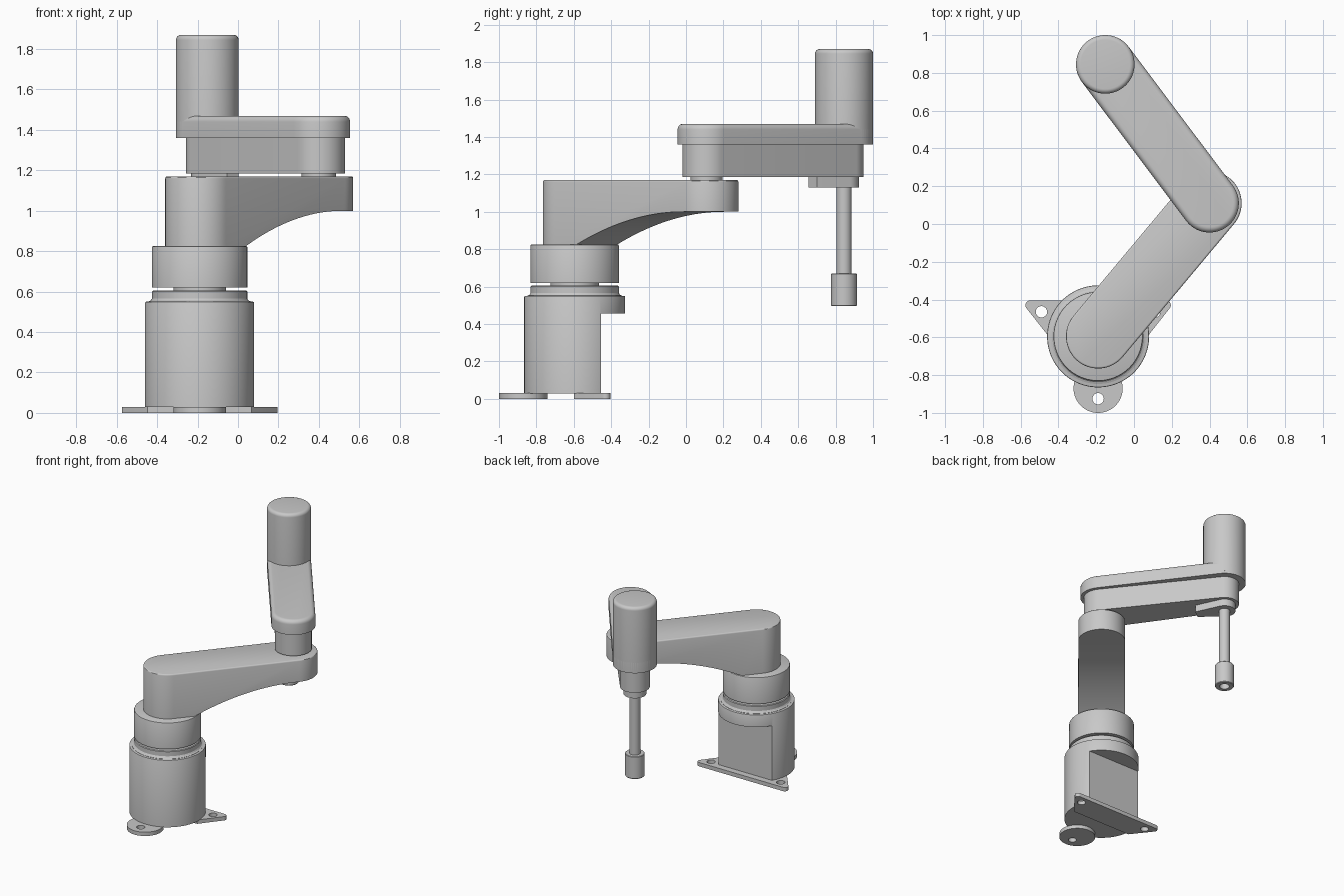
import bpy, bmesh
from math import sin, cos, acos, atan2, pi, radians
from mathutils import Vector

if "Cube" in bpy.data.objects:
    bpy.data.objects.remove(bpy.data.objects["Cube"])

GREY = (0.58, 0.58, 0.58, 1)
grey = bpy.data.materials.new("light_grey")
grey.use_nodes = True
grey.diffuse_color = GREY
grey.node_tree.nodes["Principled BSDF"].inputs["Base Color"].default_value = GREY

SHOULDER = Vector((-0.19, -0.595))
ELBOW = Vector((0.40, 0.11))
WRIST = Vector((-0.152, 0.845))


def arc(c, r, a0, a1, n=32):
    return [Vector((c[0] + r * cos(a0 + (a1 - a0) * i / n),
                    c[1] + r * sin(a0 + (a1 - a0) * i / n))) for i in range(n + 1)]


def circle(c, r, n=64):
    return arc(c, r, 0, 2 * pi, n)[:-1]


def link(a, ra, b, rb):
    """Outline of two discs joined by their tangents."""
    d = b - a
    t, p = atan2(d.y, d.x), acos((ra - rb) / d.length)
    return arc(b, rb, t - p, t + p) + arc(a, ra, t + p, t + 2 * pi - p)


def add_mesh(name, bm):
    bmesh.ops.recalc_face_normals(bm, faces=bm.faces)
    mesh = bpy.data.meshes.new(name)
    bm.to_mesh(mesh)
    bm.free()
    mesh.materials.append(grey)
    obj = bpy.data.objects.new(name, mesh)
    bpy.context.collection.objects.link(obj)
    return obj


def prism(name, outline, z0, z1, fillet=0, segments=4):
    """Extrude an outline upwards, optionally rounding the top rim."""
    bm = bmesh.new()
    low = bm.faces.new([bm.verts.new((p.x, p.y, z0)) for p in outline])
    ext = bmesh.ops.extrude_face_region(bm, geom=[low], use_keep_orig=True)["geom"]
    bmesh.ops.translate(bm, vec=(0, 0, z1 - z0),
                        verts=[v for v in ext if isinstance(v, bmesh.types.BMVert)])
    if fillet:
        rim = [e for e in bm.edges if all(abs(v.co.z - z1) < 1e-5 for v in e.verts)]
        bmesh.ops.bevel(bm, geom=rim, offset=fillet, segments=segments,
                        profile=0.5, affect='EDGES')
    return add_mesh(name, bm)


def lathe(name, c, profile, n=64):
    """Revolve (radius, height) points around a vertical axis at c."""
    bm = bmesh.new()
    rings = [[bm.verts.new((p.x, p.y, z)) for p in circle(c, r, n)] for r, z in profile]
    for a, b in zip(rings, rings[1:]):
        for i in range(n):
            j = (i + 1) % n
            bm.faces.new((a[i], a[j], b[j], b[i]))
    bm.faces.new(rings[0])
    bm.faces.new(rings[-1])
    return add_mesh(name, bm)


def cut(obj, cutter):
    """Subtract a cutter, then discard it."""
    cutter.hide_render = True
    mod = obj.modifiers.new("cut", 'BOOLEAN')
    mod.operation, mod.solver, mod.object = 'DIFFERENCE', 'EXACT', cutter
    bpy.context.view_layer.objects.active = obj
    bpy.ops.object.modifier_apply(modifier=mod.name)
    bpy.data.objects.remove(cutter)


def box(x0, x1, y0, y1):
    return [Vector(p) for p in ((x0, y0), (x1, y0), (x1, y1), (x0, y1))]


# Mounting feet with bolt holes
front_foot = prism("front_foot", circle((SHOULDER.x, -0.87), 0.13), 0, 0.03)
cut(front_foot, prism("hole", circle((SHOULDER.x, -0.925), 0.03, 32), -0.1, 0.1))

right_half = [Vector((0.068, -0.6))] + arc((0.17, -0.43), 0.025, radians(-39), pi / 2, 8)
left_half = [Vector((2 * SHOULDER.x - p.x, p.y)) for p in reversed(right_half)]
back_foot = prism("back_foot", right_half + left_half, 0, 0.03)
for side in (-1, 1):
    hole = circle((SHOULDER.x + side * 0.3, -0.465), 0.03, 32)
    cut(back_foot, prism("hole", hole, -0.1, 0.1))

# Base column with a flat recess at the back
base = prism("base_column", circle(SHOULDER, 0.27, 96), 0.028, 0.55, 0.006, 2)
cut(base, prism("recess", box(-1, 1, -0.455, 0), -0.1, 0.455))
lathe("base_collar", SHOULDER, [(0.252, 0.545), (0.252, 0.552), (0.242, 0.556),
                                (0.236, 0.565), (0.236, 0.6), (0.231, 0.605)], 96)
prism("base_neck", circle(SHOULDER, 0.13), 0.6, 0.63)
prism("turret", circle(SHOULDER, 0.236, 96), 0.62, 0.825, 0.006, 2)

# Lower arm, its underside sweeping up to the elbow
lower_arm = prism("lower_arm", link(SHOULDER, 0.17, ELBOW, 0.17), 0.82, 1.17, 0.01, 3)
axis = (ELBOW - SHOULDER).normalized()
side = Vector((axis.y, -axis.x))
START, FLAT = 0.155, 0.9
curve = [(START, 0.7)]
for i in range(25):
    s = START + (FLAT - START) * i / 24
    curve.append((s, 1.0 - 0.315 * (FLAT - s) ** 2))
curve += [(1.3, 1.0), (1.3, 0.7)]
bm = bmesh.new()
ends = []
for k in (-0.4, 0.4):
    pts = [SHOULDER + axis * s + side * k for s, z in curve]
    ends.append([bm.verts.new((p.x, p.y, c[1])) for p, c in zip(pts, curve)])
    bm.faces.new(ends[-1])
for i in range(len(curve)):
    j = (i + 1) % len(curve)
    bm.faces.new((ends[0][i], ends[0][j], ends[1][j], ends[1][i]))
cut(lower_arm, add_mesh("sweep", bm))

# Elbow and upper arm
prism("elbow_pin", circle(ELBOW, 0.085), 1.165, 1.19)
prism("upper_arm", link(ELBOW, 0.13, WRIST, 0.105), 1.185, 1.365)
prism("upper_arm_cover", link(ELBOW, 0.155, WRIST, 0.155), 1.36, 1.47, 0.03, 6)
prism("wrist_motor", circle(WRIST, 0.155), 1.38, 1.87, 0.025, 6)

# Tapered flange beneath the wrist, pointing back along the arm
back = (ELBOW - WRIST).normalized()
across = Vector((-back.y, back.x))
t = atan2(back.y, back.x)
tip = WRIST + back * 0.21
flange = arc(WRIST, 0.08, t + radians(78), t + radians(282))
prism("wrist_flange", flange + [tip - across * 0.037, tip + across * 0.037], 1.13, 1.19)

# Tool shaft and hollow tool holder
prism("tool_shaft", circle(WRIST, 0.04, 48), 0.65, 1.14)
lathe("tool_holder", WRIST, [(0.036, 0.6), (0.036, 0.495), (0.065, 0.495), (0.069, 0.5),
                             (0.069, 0.667), (0.066, 0.67)], 48)

# Smooth shading with crisp edges
bpy.ops.object.select_all(action='DESELECT')
for obj in bpy.context.collection.objects:
    if obj.type == 'MESH':
        obj.select_set(True)
        bpy.context.view_layer.objects.active = obj
bpy.ops.object.shade_smooth_by_angle(angle=radians(30))
